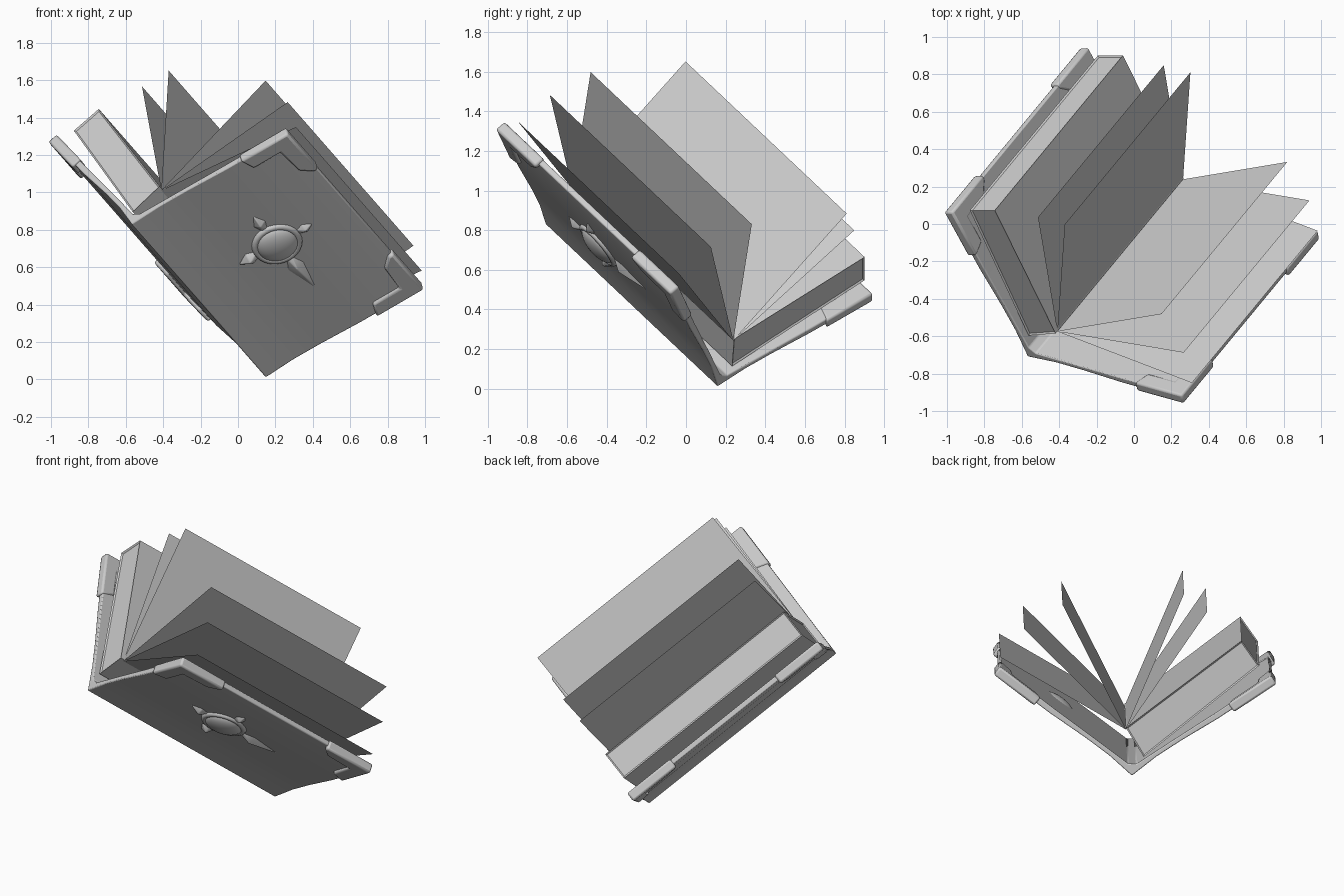
import bpy, bmesh, math
from mathutils import Matrix, Vector

if "Cube" in bpy.data.objects:
    bpy.data.objects.remove(bpy.data.objects["Cube"])

# Book frame: s along the spine, d up out of the opening, e across
P0 = Vector((0.15, 0.16, 0.01))
s = Vector((-.515, -.623, .588)).normalized()
e = Vector((.783, -.6215, .0215))
e = (e - s * e.dot(s)).normalized()
d = s.cross(e)
HALF = math.radians(35.6)          # tilt of each cover from e
LEN, WID, THK = 1.395, 0.985, 0.035


def frame(x, y, z, o=P0):
    m = Matrix((x, y, z)).transposed().to_4x4()
    m.translation = o
    return m


def side_frame(sgn):
    """along cover, along spine, outward from the cover"""
    a = e * (sgn * math.cos(HALF)) + d * math.sin(HALF)
    out = e * (sgn * math.sin(HALF)) - d * math.cos(HALF)
    return frame(a, s, out)


BOOK = frame(e, d, s)
RIGHT, LEFT = side_frame(1), side_frame(-1)


def finish(name, bm, mat, bevel=0, smooth=35):
    bm.transform(mat)
    bmesh.ops.recalc_face_normals(bm, faces=bm.faces)
    me = bpy.data.meshes.new(name)
    bm.to_mesh(me)
    bm.free()
    ob = bpy.data.objects.new(name, me)
    bpy.context.collection.objects.link(ob)
    bpy.ops.object.select_all(action='DESELECT')
    bpy.context.view_layer.objects.active = ob
    ob.select_set(True)
    if bevel:
        b = ob.modifiers.new("bevel", 'BEVEL')
        b.width, b.segments = bevel, 2
    if smooth:
        bpy.ops.object.shade_smooth_by_angle(angle=math.radians(smooth))
    return ob


def prism(pts, z0, z1):
    bm = bmesh.new()
    f = bm.faces.new([bm.verts.new((x, y, z0)) for x, y in pts])
    r = bmesh.ops.extrude_face_region(bm, geom=[f])
    vs = [v for v in r['geom'] if isinstance(v, bmesh.types.BMVert)]
    bmesh.ops.translate(bm, vec=(0, 0, z1 - z0), verts=vs)
    return bm


# Cover: one V-shaped profile swept along the spine
def cover_pt(a, h, sgn):
    return (sgn * (a * math.cos(HALF) - h * math.sin(HALF)),
            a * math.sin(HALF) + h * math.cos(HALF))


outer = [(.18, .014), (.35, .012), (.6, 0), (.9, -.002), (WID, .004)]
inner = [(WID, THK), (.6, THK), (.3, .04), (.06, .042)]
half = outer + inner
profile = [(0, 0)] + [cover_pt(a, h, 1) for a, h in half]
profile += [cover_pt(a, h, -1) for a, h in reversed(half)]
finish("cover", prism(profile, 0, LEN), BOOK, .006)

# Metal corner guards, two on each cover
guard = [(-.01, -.01), (.29, -.01), (.26, .08), (.09, .08),
         (.08, .25), (.02, .31), (-.01, .31)]
for nm, mat in (("right", RIGHT), ("left", LEFT)):
    for end in (0, 1):
        pts = [(WID - x, (LEN - y) if end else y) for x, y in guard]
        finish(f"corner_guard_{nm}_{end}", prism(pts, -.04, .02), mat, .012)

# Page block lying on the left cover, with recessed edges
block = [(.116, .05), (.97, .122), (.965, .299), (.124, .249)]
bm = prism([cover_pt(a, h, -1) for a, h in block], .03, 1.36)
bmesh.ops.recalc_face_normals(bm, faces=bm.faces)
ends = [f for f in bm.faces if abs(f.normal.z) > .9 or f.normal.x < -.75]
bmesh.ops.inset_individual(bm, faces=ends, thickness=.012, depth=-.008)
finish("page_block", bm, BOOK)

# Loose pages fanning from one hinge line
HX, HY = .044, .265
for i, (ang, w) in enumerate([(61.3, .815), (42.9, .832), (28.2, .842),
                              (122.6, .832), (111.2, .86)]):
    t = math.radians(ang)
    tx, ty = HX + w * math.cos(t), HY + w * math.sin(t)
    bm = bmesh.new()
    bm.faces.new([bm.verts.new(c) for c in ((HX, HY, .03), (tx, ty, .03),
                                            (tx, ty, 1.335), (HX, HY, 1.335))])
    finish(f"page_{i}", bm, BOOK, smooth=0)

# Emblem on the right cover: dome, ring and four pointed rays
EMB = RIGHT @ Matrix.Translation((.54, .765, -.003))
bm = bmesh.new()
bmesh.ops.create_uvsphere(bm, u_segments=32, v_segments=16, radius=1)
bmesh.ops.scale(bm, vec=(.115, .115, .05), verts=bm.verts)
finish("emblem_dome", bm, EMB, smooth=60)

bm = bmesh.new()
N, K = 32, 8
ring = []
for i in range(N):
    t = 2 * math.pi * i / N
    row = []
    for k in range(K):
        p = 2 * math.pi * k / K
        r = .118 + .02 * math.cos(p)
        row.append(bm.verts.new((r * math.cos(t), r * math.sin(t), .02 * math.sin(p))))
    ring.append(row)
for i in range(N):
    for k in range(K):
        a, b = ring[i], ring[(i + 1) % N]
        bm.faces.new((a[k], b[k], b[(k + 1) % K], a[(k + 1) % K]))
finish("emblem_ring", bm, EMB, smooth=60)

for i, (ang, tip, wide, hw) in enumerate([(0, .245, .175, .045), (90, .265, .18, .045),
                                          (180, .245, .175, .045), (270, .46, .2, .06)]):
    bm = bmesh.new()
    base = [bm.verts.new(c) for c in ((.11, -.02, -.01), (wide, -hw, -.01), (tip, 0, -.01),
                                      (wide, hw, -.01), (.11, .02, -.01))]
    top = bm.verts.new((wide, 0, .035))
    bm.faces.new(base)
    for k in range(5):
        bm.faces.new((base[k], base[(k + 1) % 5], top))
    finish(f"emblem_ray_{i}", bm, EMB @ Matrix.Rotation(math.radians(ang), 4, 'Z'), .006, 50)
